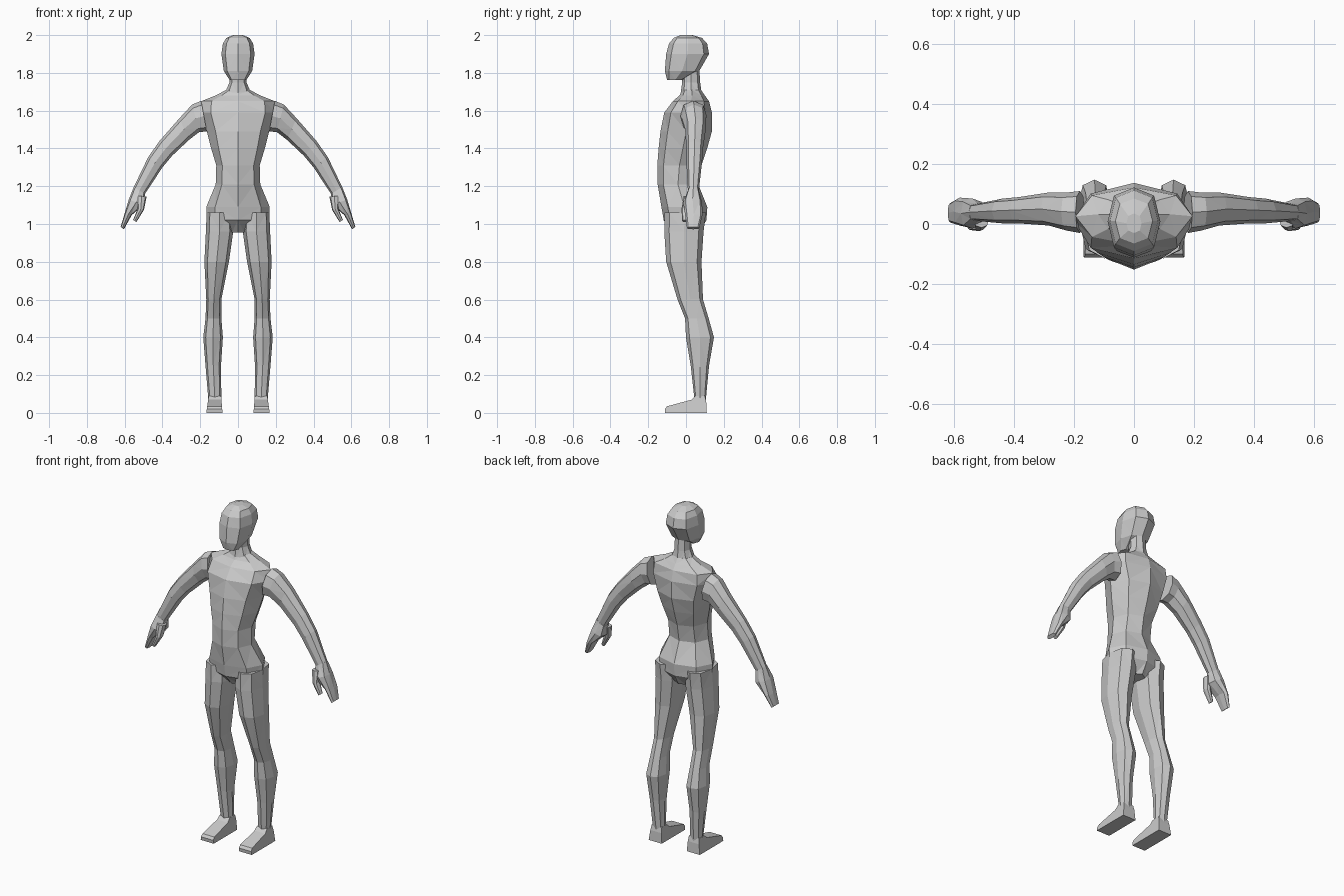
import bpy, bmesh
from math import sin, cos, pi


def finish(name, bm, mirror):
    bmesh.ops.recalc_face_normals(bm, faces=bm.faces)
    bmesh.ops.triangulate(bm, faces=[f for f in bm.faces if len(f.verts) == 4])
    me = bpy.data.meshes.new(name)
    bm.to_mesh(me)
    bm.free()
    ob = bpy.data.objects.new(name, me)
    bpy.context.collection.objects.link(ob)
    if mirror:
        mod = ob.modifiers.new("mirror", 'MIRROR')
        mod.use_clip = False
        mod.use_mirror_merge = False
    return ob


def loft(name, rings, mirror=False, k=0.75, sides=8):
    """Each ring: outer x, outer z, inner x, inner z, front y, back y.
    k is how far the diagonal corners of the section reach out."""
    bm = bmesh.new()
    loops = []
    for ax, az, bx, bz, yf, yb in rings:
        loop = []
        for i in range(sides):
            t = 2 * pi * i / sides
            c, s = cos(t), sin(t)
            if i % 2:
                c, s = k * (1 if c > 0 else -1), k * (1 if s > 0 else -1)
            loop.append(bm.verts.new(((ax + bx) / 2 + c * (ax - bx) / 2,
                                      (yf + yb) / 2 + s * (yb - yf) / 2,
                                      (az + bz) / 2 + c * (az - bz) / 2)))
        loops.append(loop)
    for p, q in zip(loops, loops[1:]):
        for i in range(sides):
            j = (i + 1) % sides
            bm.faces.new((p[i], p[j], q[j], q[i]))
    bm.faces.new(loops[0])
    bm.faces.new(loops[-1])
    return finish(name, bm, mirror)


def level(rows):
    """Symmetric horizontal rings: z, half width, front y, back y."""
    return [(w, z, -w, z, f, b) for z, w, f, b in rows]


# head with narrow chin and flat-topped skull
loft("head", level([
    (1.763, .045, -.10, -.015), (1.81, .075, -.112, .07),
    (1.90, .088, -.105, .122), (1.955, .08, -.09, .112),
    (1.985, .062, -.065, .085), (2.0, .025, -.03, .035)]), k=.76)

# neck
loft("neck", level([
    (1.68, .075, -.03, .085), (1.75, .045, -.02, .075), (1.83, .045, -.02, .07)]), k=.72)

# torso from collar to crotch
loft("torso", level([
    (1.71, .062, -.02, .08), (1.68, .12, -.035, .10), (1.65, .195, -.07, .122),
    (1.59, .20, -.115, .137), (1.49, .165, -.135, .137), (1.40, .142, -.145, .112),
    (1.31, .115, -.152, .082), (1.21, .118, -.15, .065), (1.09, .168, -.13, .113),
    (1.02, .167, -.118, .108), (.955, .045, -.06, .07)]), k=.72)

# arms: shoulder, upper arm, elbow, forearm, wrist
loft("arm", [
    (.195, 1.652, .165, 1.49, -.03, .11), (.243, 1.632, .205, 1.487, -.022, .105),
    (.31, 1.56, .26, 1.445, -.005, .105), (.415, 1.44, .35, 1.36, .002, .09),
    (.475, 1.355, .40, 1.30, .002, .085), (.552, 1.195, .492, 1.16, .01, .068)],
    mirror=True, k=.74)

# hands: mitten of fingers plus a thumb
loft("hand", [
    (.552, 1.195, .492, 1.16, .01, .068), (.578, 1.13, .50, 1.10, -.015, .085),
    (.602, 1.05, .562, 1.048, -.005, .088), (.621, .985, .604, .972, .005, .07)],
    mirror=True, k=.78)
loft("thumb", [
    (.535, 1.15, .484, 1.145, -.012, .04), (.532, 1.08, .498, 1.075, -.024, .022),
    (.555, 1.022, .538, 1.01, -.02, .008)], mirror=True, k=.75)

# legs: hip, thigh, knee, calf, ankle
loft("leg", [(o, z, i, z, f, b) for z, o, i, f, b in [
    (1.06, .166, .03, -.115, .105), (.96, .17, .025, -.115, .093),
    (.80, .178, .048, -.105, .082), (.60, .168, .088, -.045, .09),
    (.50, .172, .088, -.005, .12), (.40, .184, .08, 0, .148),
    (.25, .172, .09, .025, .122), (.07, .157, .088, .045, .105)]],
    mirror=True, k=.75)

# feet: side profile extruded across, slightly wider at the sole
bm = bmesh.new()
profile = [(.11, 0), (.107, .06), (.10, .09), (.05, .09), (.03, .07), (-.10, .035), (-.112, .02), (-.11, 0)]
left = [bm.verts.new((.082 + z * .08, y, z)) for y, z in profile]
right = [bm.verts.new((.168 - z * .14, y, z)) for y, z in profile]
n = len(profile)
for i in range(n):
    j = (i + 1) % n
    bm.faces.new((left[i], left[j], right[j], right[i]))
bm.faces.new(left)
bm.faces.new(right)
finish("foot", bm, True)
